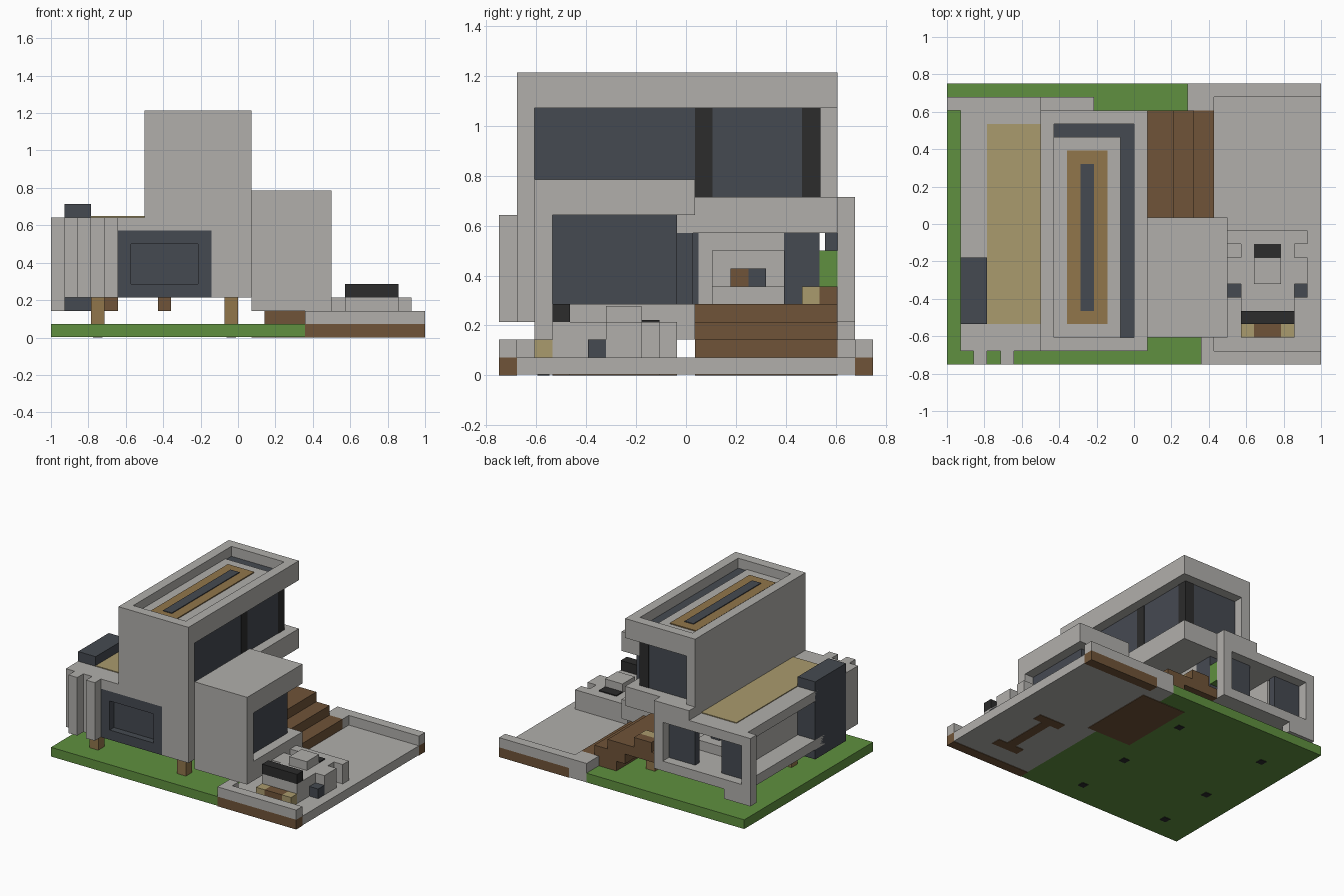
import bpy
import bmesh
from mathutils import Vector

old = bpy.data.objects.get("Cube")
if old:
    bpy.data.objects.remove(old, do_unlink=True)

UNIT = 1 / 14  # one grid cell


def material(name, r, g, b):
    mat = bpy.data.materials.new(name)
    mat.use_nodes = True
    mat.diffuse_color = (r, g, b, 1)
    mat.node_tree.nodes["Principled BSDF"].inputs["Base Color"].default_value = (r, g, b, 1)
    return mat


CONCRETE = material("concrete grey", .44, .43, .41)
GLASS = material("dark slate glass", .06, .068, .083)
BLACK = material("charcoal black", .025, .025, .025)
GRASS = material("grass green", .115, .28, .05)
BROWN = material("wood brown", .16, .088, .04)
OCHRE = material("ochre wood", .285, .18, .07)
TAN = material("pale tan", .40, .325, .155)


def box(name, mat, x, y, z):
    """Box between grid lines; each argument is a (low, high) pair."""
    bm = bmesh.new()
    bmesh.ops.create_cube(bm, size=1)
    for v in bm.verts:
        pick = [pair[1] if c > 0 else pair[0] for pair, c in zip((x, y, z), v.co)]
        v.co = Vector((pick[0] - 14, pick[1] - 10.5, pick[2])) * UNIT
    mesh = bpy.data.meshes.new(name)
    bm.to_mesh(mesh)
    bm.free()
    mesh.materials.append(mat)
    obj = bpy.data.objects.new(name, mesh)
    bpy.context.collection.objects.link(obj)
    return obj


def frame(name, mat, axis, u, v, depth, t=1):
    """Four bars around an opening that looks along the y or z axis."""
    inner = (v[0] + t, v[1] - t)
    bars = [((u[0], u[0] + t), inner), ((u[1] - t, u[1]), inner),
            (u, (v[0], v[0] + t)), (u, (v[1] - t, v[1]))]
    for a, b in bars:
        if axis == "z":
            box(name, mat, a, b, depth)
        else:
            box(name, mat, a, depth, b)


# Ground: lawn, driveway, kerb walls
low = (.05, 1)
box("lawn", GRASS, (0, 19), (0, 19), low)
box("lawn_back", GRASS, (0, 18), (19, 21), low)
box("driveway", CONCRETE, (19, 28), (1, 20), low)
box("driveway_corner", CONCRETE, (18, 20), (19, 21), low)
box("soil_front", BROWN, (19, 28), (0, 1), (0, 1))
box("soil_back", BROWN, (20, 28), (20, 21), (0, 1))
box("kerb_front", CONCRETE, (19, 28), (0, 1), (1, 2))
box("kerb_front_return", CONCRETE, (19, 20), (1, 2), (1, 2))
box("kerb_back", CONCRETE, (18, 28), (20, 21), (1, 2))
box("kerb_back_return", CONCRETE, (18, 20), (19, 20), (1, 2))

# Soil showing on the underside
under = (0, .06)
box("soil_under_stairs", BROWN, (15, 20), (11, 19), under)
for y in (3, 9):
    box("soil_under_car", BROWN, (22, 25), (y, y + 1), under)
box("soil_under_car_middle", BROWN, (23, 24), (4, 9), under)

# Posts with footings, and beams under the floor
for x in (3, 13):
    for y in (2, 8, 16):
        box("post", OCHRE, (x, x + 1), (y, y + 1), (1, 3))
        box("footing", BLACK, (x + .15, x + .85), (y + .15, y + .85), under)
for x in (4, 8):
    box("floor_beam", BROWN, (x, x + 1), (3, 18), (2, 3))

# Low wing
box("wing_floor", CONCRETE, (1, 11), (2, 19), (3, 4))
box("wing_roof", CONCRETE, (1, 7), (1, 19), (8, 9))
box("roof_deck", TAN, (3, 7), (3, 18), (9, 9.08))
box("wing_side_wall", CONCRETE, (3, 4), (2, 18), (4, 8))
box("front_wall_left", CONCRETE, (1, 5), (1, 2), (3, 8))
box("front_wall_corner", CONCRETE, (1, 3), (2, 3), (3, 8))
for x in (2, 4):
    box("front_fin", CONCRETE, (x, x + 1), (0, 1), (3, 9))
box("chimney", GLASS, (1, 3), (3, 8), (2, 10))

# Front window with a recessed pane
frame("front_window_frame", GLASS, "y", (5, 12), (3, 8), (1, 2))
box("front_window_pane", GLASS, (6, 11), (1.7, 2), (4, 7))

# Back frame with two windows and an opening between
box("back_frame_top_low", CONCRETE, (0, 7), (19, 20), (8, 9))
box("back_frame_top_high", CONCRETE, (7, 11), (19, 20), (8, 10))
box("back_frame_sill", CONCRETE, (0, 11), (19, 20), (3, 4))
box("back_frame_foot", CONCRETE, (0, 3), (19, 20), (2, 3))
for x in (0, 10):
    box("back_frame_jamb", CONCRETE, (x, x + 1), (19, 20), (4, 8))
for x in (1, 7):
    box("back_window", GLASS, (x, x + 3), (18.3, 19), (4, 8))

# Tower
box("tower_front_wall", CONCRETE, (7, 15), (1, 2), (9, 15))
box("tower_front_lintel", CONCRETE, (7, 15), (1, 2), (8, 9))
box("tower_front_base", CONCRETE, (12, 15), (1, 2), (3, 8))
box("tower_side_wall", CONCRETE, (7, 8), (2, 19), (8, 15))
box("tower_middle_floor", CONCRETE, (8, 15), (2, 19), (8, 10))
box("tower_lower_wall", CONCRETE, (14, 15), (2, 10), (3, 8))
box("tower_lower_floor", CONCRETE, (11, 14), (2, 11), (3, 4))
box("tower_glass_side", GLASS, (13.2, 14), (2, 17), (10, 15))
box("tower_glass_back", GLASS, (8, 13), (17.2, 18), (10, 15))
box("tower_corner_column", BLACK, (13, 14.04), (17, 18.04), (10, 15))
box("tower_side_column", BLACK, (13, 14.04), (11, 12), (10, 15))

# Tower roof: slab, parapet, gutter and raised deck
box("tower_roof", CONCRETE, (7, 15), (1, 19), (15, 15.9))
frame("parapet", CONCRETE, "z", (7, 15), (1, 19), (15.9, 17))
box("gutter_side", GLASS, (13, 14), (2, 18), (15.9, 15.97))
box("gutter_back", GLASS, (8, 13), (17, 18), (15.9, 15.97))
box("roof_platform", CONCRETE, (8, 13), (2, 17), (15.9, 16.1))
box("roof_bench", OCHRE, (9, 12), (3, 16), (16.1, 16.2))
box("roof_bench_slot", GLASS, (10, 11), (4, 15), (16.2, 16.28))

# Side block with a recessed corner window
box("side_block_roof", CONCRETE, (15, 21), (2, 11), (9, 11))
box("side_block_floor", CONCRETE, (15, 21), (2, 11), (2, 4))
box("side_block_front", CONCRETE, (15, 21), (2, 3), (4, 9))
box("side_block_glass", GLASS, (15, 20), (3, 10), (4, 9))

# Covered terrace and the rooms behind it
box("terrace_floor", BROWN, (11, 15), (11, 19), (3, 4))
box("terrace_glass_inner", GLASS, (11, 15), (10, 10.9), (4, 8))
box("terrace_glass_front", GLASS, (10.2, 11), (10, 11.2), (4, 8))
box("terrace_wall", CONCRETE, (10, 11), (11.2, 12), (4, 8))
box("terrace_glass_back", GLASS, (10.2, 11), (16, 18), (4, 8))
box("terrace_header", CONCRETE, (10, 11), (12, 16), (7, 8))
box("terrace_plant", GRASS, (10, 11), (18, 19), (5, 7))
box("terrace_bench", TAN, (12, 14), (17, 18), (4, 5))
box("terrace_planter", BROWN, (12, 14), (18, 19), (4, 5))
box("room_table", CONCRETE, (6, 9), (12, 16), (4, 5))
box("room_chair", BROWN, (7, 8), (13, 14), (5, 6))
box("room_cabinet", GLASS, (7, 8), (14, 15), (5, 6))

# Stairs from the terrace to the driveway
for step, (start, end) in enumerate([(16, 20), (15, 18.5), (15, 17)]):
    box("stair_step", BROWN, (start, end), (11, 19), (step + 1, step + 2))

# Parked car
box("car_body", CONCRETE, (22, 26), (3, 10), (1, 3))
box("car_cabin", CONCRETE, (23, 25), (6, 8), (3, 3.9))
box("car_rear_hatch", BLACK, (23, 25), (8, 9), (3, 3.1))
box("car_bar", BLACK, (22, 26), (3, 4), (3, 4))
box("car_grille", BROWN, (23, 25), (2, 3), (1, 2))
for x in (22, 25):
    box("car_lamp", TAN, (x, x + 1), (2, 3), (1, 2))
for x in (21, 26):
    box("car_wheel", GLASS, (x, x + 1), (5, 6), (1, 2))
    box("car_front_fender", CONCRETE, (x, x + 1), (6, 8), (1, 3))
    box("car_rear_fender", CONCRETE, (x, x + 1), (9, 10), (1, 3))
